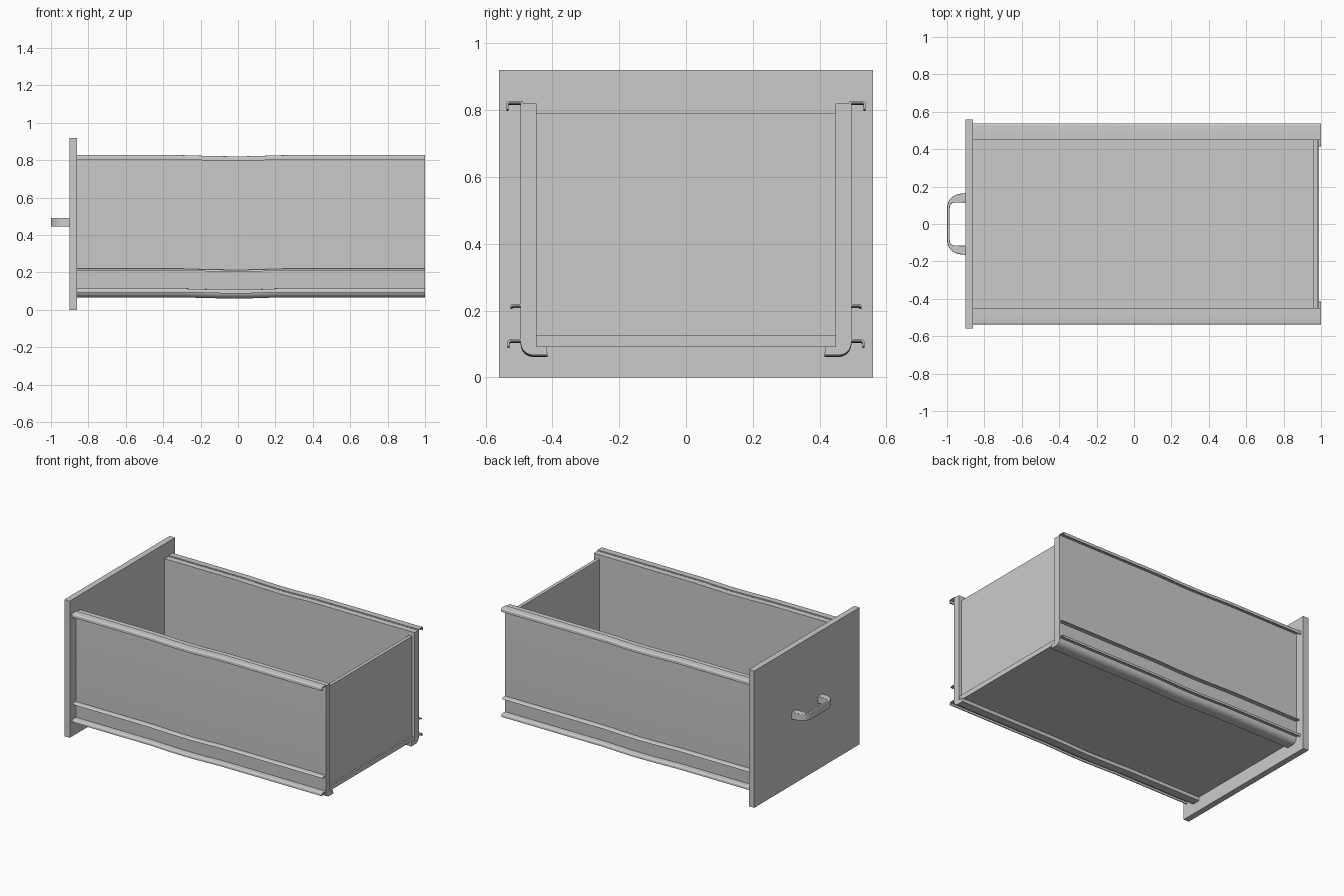
import bpy, bmesh, math

if "Cube" in bpy.data.objects:
    bpy.data.objects.remove(bpy.data.objects["Cube"])

# Lengthwise stations (x, sag): pressed metal sides dip slightly mid-length
SAG = [(-0.86, 0), (-0.3, 0), (-0.24, -0.002), (-0.12, -0.005), (-0.04, -0.006),
       (0.04, -0.006), (0.12, -0.004), (0.2, -0.001), (0.25, 0), (1.0, 0)]


def finish(name, bm, mirror=False):
    bmesh.ops.recalc_face_normals(bm, faces=bm.faces)
    mesh = bpy.data.meshes.new(name)
    bm.to_mesh(mesh)
    bm.free()
    ob = bpy.data.objects.new(name, mesh)
    bpy.context.collection.objects.link(ob)
    if mirror:
        m = ob.modifiers.new("other_side", 'MIRROR')
        m.use_axis = (False, True, False)
    bpy.ops.object.select_all(action='DESELECT')
    ob.select_set(True)
    bpy.context.view_layer.objects.active = ob
    bpy.ops.object.shade_smooth_by_angle(angle=math.radians(32))
    return ob


def loft(name, rings, mirror=False):
    bm = bmesh.new()
    vs = [[bm.verts.new(p) for p in r] for r in rings]
    n = len(vs[0])
    for a, b in zip(vs, vs[1:]):
        for i in range(n):
            j = (i + 1) % n
            bm.faces.new((a[i], a[j], b[j], b[i]))
    bm.faces.new(vs[0])
    bm.faces.new(vs[-1][::-1])
    return finish(name, bm, mirror)


def box(name, x, y, z):
    return loft(name, [[(x[i], y[0], z[0]), (x[i], y[1], z[0]),
                        (x[i], y[1], z[1]), (x[i], y[0], z[1])] for i in (0, 1)])


def side_part(name, profile):
    """Sweep a closed y-z profile along the sagging stations, on both sides."""
    return loft(name, [[(x, y, z + s) for y, z in profile] for x, s in SAG], True)


def arc(cy, cz, r, a0, a1, n=8):
    return [(cy + r * math.cos(math.radians(a0 + (a1 - a0) * i / n)),
             cz + r * math.sin(math.radians(a0 + (a1 - a0) * i / n))) for i in range(n + 1)]


def ledge(y0, y1, top, lip, t=0.006):
    """Thin shelf with a rounded, downturned outer lip."""
    r = 0.009
    return ([(y0, top)] + arc(y1 - r, top - r, r, 90, 0, 4) + [(y1, lip), (y1 - t, lip)]
            + arc(y1 - r, top - r, r - t, 0, 90, 4) + [(y0, top - t)])


# Drawer box
box("front_panel", (-0.9, -0.86), (-0.56, 0.56), (0, 0.92))
box("floor_panel", (-0.86, 0.99), (-0.45, 0.45), (0.092, 0.125))
box("back_panel", (0.957, 0.98), (-0.45, 0.45), (0.12, 0.79))

# Side walls and the metal skin that curls under the floor
side_part("side_wall", [(0.448, 0.82)] + [(0.488, 0.82)] + arc(0.458, 0.104, 0.03, 0, -90)
          + [(0.417, 0.074), (0.417, 0.092), (0.448, 0.092)])
side_part("side_skin", [(0.488, 0.822), (0.495, 0.822)] + arc(0.458, 0.104, 0.037, 0, -90)
          + [(0.415, 0.067), (0.415, 0.074)] + arc(0.458, 0.104, 0.03, -90, 0))

# Runner ledges on the outside
side_part("top_rail", ledge(0.49, 0.538, 0.827, 0.803))
side_part("middle_rail", ledge(0.49, 0.526, 0.22, 0.21))
side_part("bottom_rail", ledge(0.49, 0.534, 0.114, 0.094))

# Pull handle: tapered bow outline in x-y, extruded in z
outer = [(-0.9, 0.165), (-0.925, 0.163), (-0.95, 0.157), (-0.972, 0.145), (-0.988, 0.128),
         (-0.997, 0.108), (-1.0, 0.085)]
inner = [(-0.986, 0.085), (-0.983, 0.1), (-0.976, 0.11), (-0.965, 0.114), (-0.9, 0.115)]
flip = lambda pts: [(x, -y) for x, y in reversed(pts)]
outline = outer + flip(outer) + flip(inner) + inner
handle = loft("pull_handle", [[(x, y, z) for x, y in outline] for z in (0.445, 0.492)])
bev = handle.modifiers.new("soft_edges", 'BEVEL')
bev.width, bev.segments = 0.003, 2
